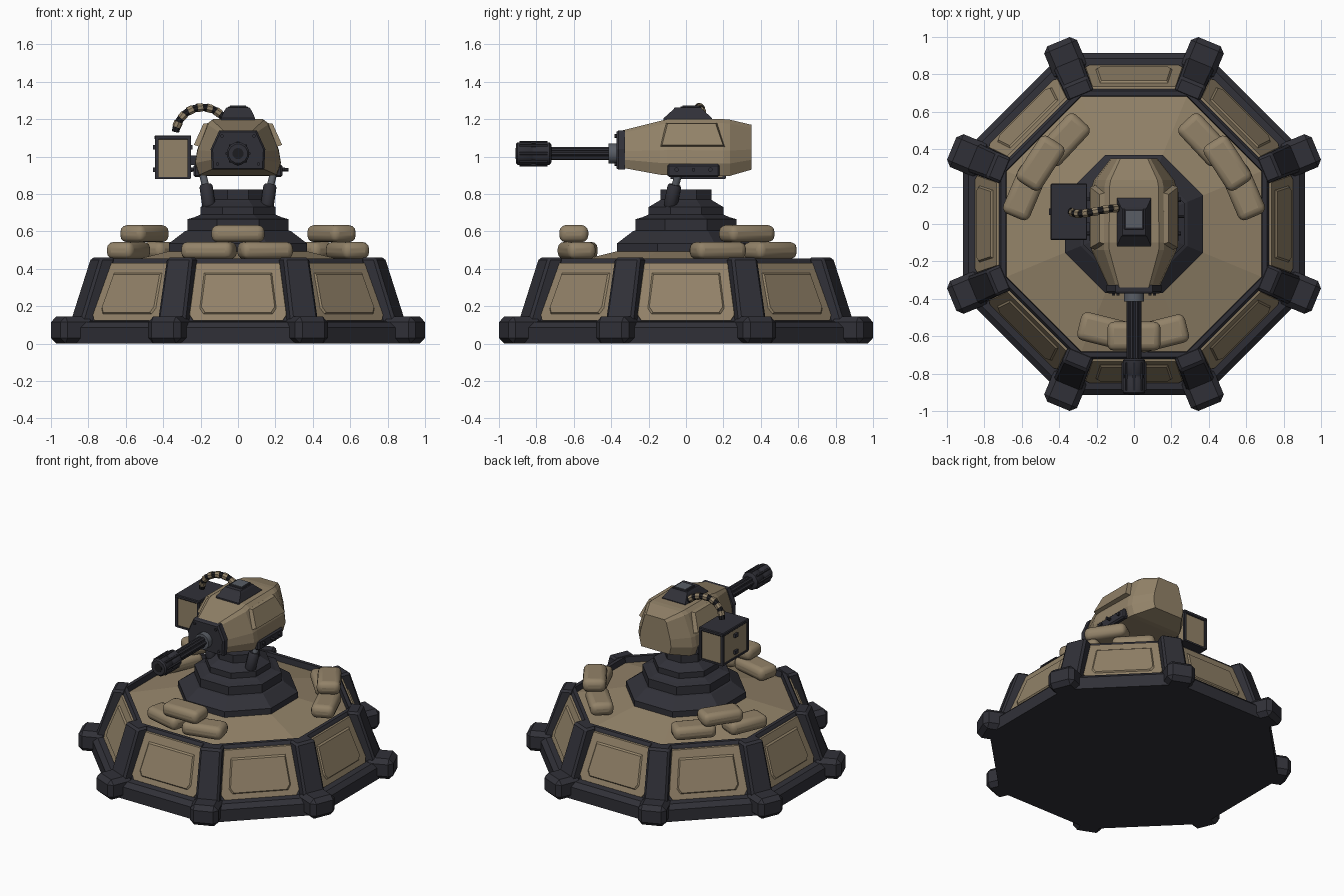
import bpy, bmesh, math
from mathutils import Vector, Matrix

if "Cube" in bpy.data.objects:
    bpy.data.objects.remove(bpy.data.objects["Cube"])


def mat(name, r, g, b):
    m = bpy.data.materials.new(name)
    m.diffuse_color = (r, g, b, 1)
    m.use_nodes = True
    m.node_tree.nodes["Principled BSDF"].inputs["Base Color"].default_value = m.diffuse_color
    return m


TAN = mat("tan_paint", 0.29, 0.225, 0.14)
DARK = mat("dark_steel", 0.03, 0.03, 0.039)
GREY = mat("grey_metal", 0.10, 0.11, 0.13)
BLACK = mat("black_rubber", 0.012, 0.012, 0.014)


def loft(name, rings, m, bevel=0, seg=1, smooth=False):
    """Skin a stack of equal-length rings and cap both ends."""
    bm = bmesh.new()
    vs = [[bm.verts.new(p) for p in ring] for ring in rings]
    n = len(rings[0])
    for a, b in zip(vs, vs[1:]):
        for i in range(n):
            j = (i + 1) % n
            bm.faces.new((a[i], a[j], b[j], b[i]))
    bm.faces.new(vs[0][::-1])
    bm.faces.new(vs[-1])
    bmesh.ops.recalc_face_normals(bm, faces=bm.faces)
    me = bpy.data.meshes.new(name)
    bm.to_mesh(me)
    bm.free()
    me.materials.append(m)
    ob = bpy.data.objects.new(name, me)
    bpy.context.collection.objects.link(ob)
    if bevel:
        mod = ob.modifiers.new("bevel", 'BEVEL')
        mod.width, mod.segments, mod.limit_method = bevel, seg, 'ANGLE'
    if smooth:
        bpy.context.view_layer.objects.active = ob
        ob.select_set(True)
        bpy.ops.object.shade_smooth_by_angle(angle=math.radians(40))
        ob.select_set(False)
    return ob


def box(name, c, s, m, bevel=0, seg=1, rot=0, smooth=False):
    x, y, z = (v / 2 for v in s)
    ring = [(-x, -y), (x, -y), (x, y), (-x, y)]
    ob = loft(name, [[(a, b, h) for a, b in ring] for h in (-z, z)], m, bevel, seg, smooth)
    ob.matrix_world = Matrix.Translation(c) @ Matrix.Rotation(math.radians(rot), 4, 'Z')
    return ob


def octagon(name, profile, m, bevel=0):
    """Eight-sided turned part from (apothem, height) pairs."""
    k = 1 / math.cos(math.pi / 8)
    angs = [math.pi / 8 + i * math.pi / 4 for i in range(8)]
    return loft(name, [[(a * k * math.cos(t), a * k * math.sin(t), z) for t in angs]
                       for a, z in profile], m, bevel)


def rod(name, p, q, profile, m, sides=12, smooth=True):
    """Round part along p-q from (fraction, radius) pairs."""
    p, q = Vector(p), Vector(q)
    rot = (q - p).to_track_quat('Z', 'Y')
    rings = []
    for f, r in profile:
        c = p.lerp(q, f)
        rings.append([c + rot @ Vector((r * math.cos(t), r * math.sin(t), 0))
                      for t in (2 * math.pi * (i + 0.5) / sides for i in range(sides))])
    return loft(name, rings, m, smooth=smooth)


def polar(ang, r, u, z):
    c, s = math.cos(ang), math.sin(ang)
    return (r * c - u * s, r * s + u * c, z)


# Octagonal base, rim and sloped deck
octagon("base_wall", [(.915, 0), (.915, .085), (.885, .115), (.84, .12), (.72, .44),
                      (.71, .456), (.685, .456), (.68, .40)], DARK)
octagon("deck", [(.69, .405), (.69, .413), (.36, .496), (.35, .496)], TAN)


def wall(z):
    return .84 - .12 * (z - .12) / .32


for i in range(8):
    # Armoured wall panels with a raised centre
    a = i * math.pi / 4

    def panel_ring(wb, wt, zb, zt, off):
        return [polar(a, wall(z) + off, u, z) for u, z in
                ((-wb + .02, zb), (wb - .02, zb), (wb, zb + .03), (wt, zt), (-wt, zt), (-wb, zb + .03))]
    loft("wall_panel", [panel_ring(.262, .226, .122, .434, -.01),
                        panel_ring(.258, .222, .124, .430, .012)], TAN)
    loft("panel_centre", [panel_ring(.208, .184, .155, .382, .008),
                          panel_ring(.196, .174, .167, .370, .021)], TAN)
    # Corner posts and feet
    b = a + math.pi / 8
    loft("corner_post", [[polar(b, r, u, z) for r, u in ((r0, -w), (r1, -w), (r1, w), (r0, w))]
                         for r0, r1, w, z in ((.84, .95, .08, .09), (.735, .825, .074, .46))], DARK, .014)
    loft("corner_foot", [[polar(b, r, u, z) for r, u in ((.86, -.095), (1.055, -.095), (1.055, .095), (.86, .095))]
                         for z in (0, .145)], DARK, .03)

# Stepped pedestal
octagon("pedestal", [(.37, .48), (.37, .535), (.285, .60), (.27, .605), (.27, .665), (.235, .675),
                     (.20, .69), (.20, .73), (.15, .76), (.135, .77), (.135, .825)], DARK)

# Lofted turret head
half = [(.9, 0), (1, .22), (.95, .45), (.70, .93), (.58, 1)]
section = half + [(-x, z) for x, z in reversed(half)]
head = [(-.36, .125, .94, 1.13), (-.34, .135, .94, 1.14), (-.14, .228, .903, 1.19), (-.10, .23, .90, 1.2),
        (.20, .225, .895, 1.2), (.235, .215, .897, 1.197), (.35, .125, .93, 1.17)]
loft("turret_head", [[(x * w, y, z0 + z * (z1 - z0)) for x, z in section] for y, w, z0, z1 in head], TAN)

for s in (-1, 1):
    # Raised cheek plates
    loft("cheek_plate", [[(s * (x + o), y, z) for x, y, z in
                          ((.216, -.14 + e, 1.05 + e), (.216, .21 - e, 1.05 + e),
                           (.165, .17 - e, 1.18 - e * .3), (.165, -.11 + e, 1.18 - e * .3))]
                         for o, e in ((-.02, 0), (.02, .012))], TAN)
    # Lower side mounts with bolts
    box("side_mount", (s * .217, .04, .925), (.04, .28, .07), DARK, .01)
    for y in (-.05, .13):
        rod("mount_bolt", (s * .23, y, .93), (s * .25, y, .93), [(0, .012), (1, .012)], DARK, 8)
    # Elevation struts
    rod("strut_sleeve", (s * .155, -.085, .73), (s * .172, -.06, .85),
        [(0, .03), (.1, .037), (.9, .037), (1, .03)], DARK, 10)
    rod("strut_rod", (s * .17, -.062, .83), (s * .192, -.035, .92), [(0, .02), (1, .02)], GREY, 10)
rod("mount_pin", (.235, .04, .93), (.27, .04, .93), [(0, .01), (1, .01)], DARK, 8)

# Gun shield
shield = [(-.14, .93), (.14, .93), (.146, 1.04), (.10, 1.14), (-.10, 1.14), (-.146, 1.04)]
loft("gun_shield", [[(x * k, y, 1.03 + (z - 1.03) * k) for x, z in shield]
                    for y, k in ((-.325, 1), (-.36, 1), (-.372, .93))], DARK)
for x, z in ((-.11, .96), (.11, .96), (-.085, 1.11), (.085, 1.11)):
    rod("shield_bolt", (x, -.365, z), (x, -.382, z), [(0, .01), (1, .01)], DARK, 6)

# Gun: collar, tube cluster and ribbed muzzle
Z = 1.016
rod("gun_collar", (0, -.36, Z), (0, -.415, Z), [(0, .056), (1, .056)], GREY, 12)
rod("gun_core", (0, -.40, Z), (0, -.74, Z), [(0, .028), (1, .028)], DARK, 12)
for i in range(6):
    t = i * math.pi / 3
    x, z = .026 * math.cos(t), Z + .026 * math.sin(t)
    rod("gun_tube", (x, -.40, z), (x, -.74, z), [(0, .014), (1, .014)], DARK, 8)
rod("muzzle", (0, -.72, Z), (0, -.91, Z),
    [(0, .05), (.05, .062), (.42, .062), (.46, .056), (.54, .056), (.58, .062), (.95, .062), (1, .052)], DARK, 12)
for i in range(8):
    t = i * math.pi / 4
    x, z = .06 * math.cos(t), Z + .06 * math.sin(t)
    rod("muzzle_rib", (x, -.74, z), (x, -.89, z), [(0, .008), (1, .008)], DARK, 6)
rod("muzzle_bore", (0, -.905, Z), (0, -.912, Z), [(0, .03), (1, .03)], BLACK, 12)

# Roof hatch with sight window
loft("roof_hatch", [[(x * sx, .01 + y * sy, z) for x, y in ((-1, -1), (1, -1), (1, 1), (-1, 1))]
                    for sx, sy, z in ((.092, .13, 1.18), (.092, .13, 1.205), (.07, .08, 1.25), (.062, .07, 1.262))], DARK)
box("sight_frame", (0, .025, 1.262), (.105, .11, .014), DARK, .004)
box("sight_window", (0, .025, 1.268), (.085, .09, .008), GREY)

# Ammunition box with frame, lid, latches and bracket
cx, cy = -.348, .065
box("ammo_box", (cx, cy, .99), (.176, .28, .21), TAN)
box("ammo_lid", (cx, cy, 1.102), (.196, .302, .024), DARK, .005)
box("ammo_floor", (cx, cy, .885), (.19, .295, .012), DARK)
for sx in (-1, 1):
    for sy in (-1, 1):
        box("ammo_corner", (cx + sx * .087, cy + sy * .14, .99), (.018, .018, .21), DARK)
    for z in (.93, 1.05):
        box("ammo_latch", (cx + sx * .098, cy, z), (.016, .035, .025), DARK)
box("ammo_bracket", (-.235, cy, .98), (.07, .12, .05), DARK)

# Striped feed belt, arching from the box to the hatch
N = 13
path = []
for i in range(N + 1):
    t = math.radians(172 - 132 * i / N)
    path.append(Vector((-.19 + .145 * math.cos(t), .07 + .015 * math.sin(2 * t), 1.115 + .148 * math.sin(t))))
for i in range(N):
    r = .024 if i % 2 else .021
    rod("belt_link", path[i], path[i + 1], [(-.06, r), (1.06, r)], TAN if i % 2 else BLACK, 8)

# Sandbag stacks: (x, y, turn, level)
bags = [(-.155, -.573, -14, 0), (.145, -.585, 14, 0), (0, -.6, 0, 1)]
for s in (-1, 1):
    bags += [(s * .375, .45, -s * 47, 0), (s * .585, .17, -s * 67, 0), (s * .50, .325, -s * 57, 1)]
for x, y, turn, level in bags:
    box("sandbag", (x, y, .498 + .09 * level), (.285, .155, .092), TAN, .036, 3, turn, True)
